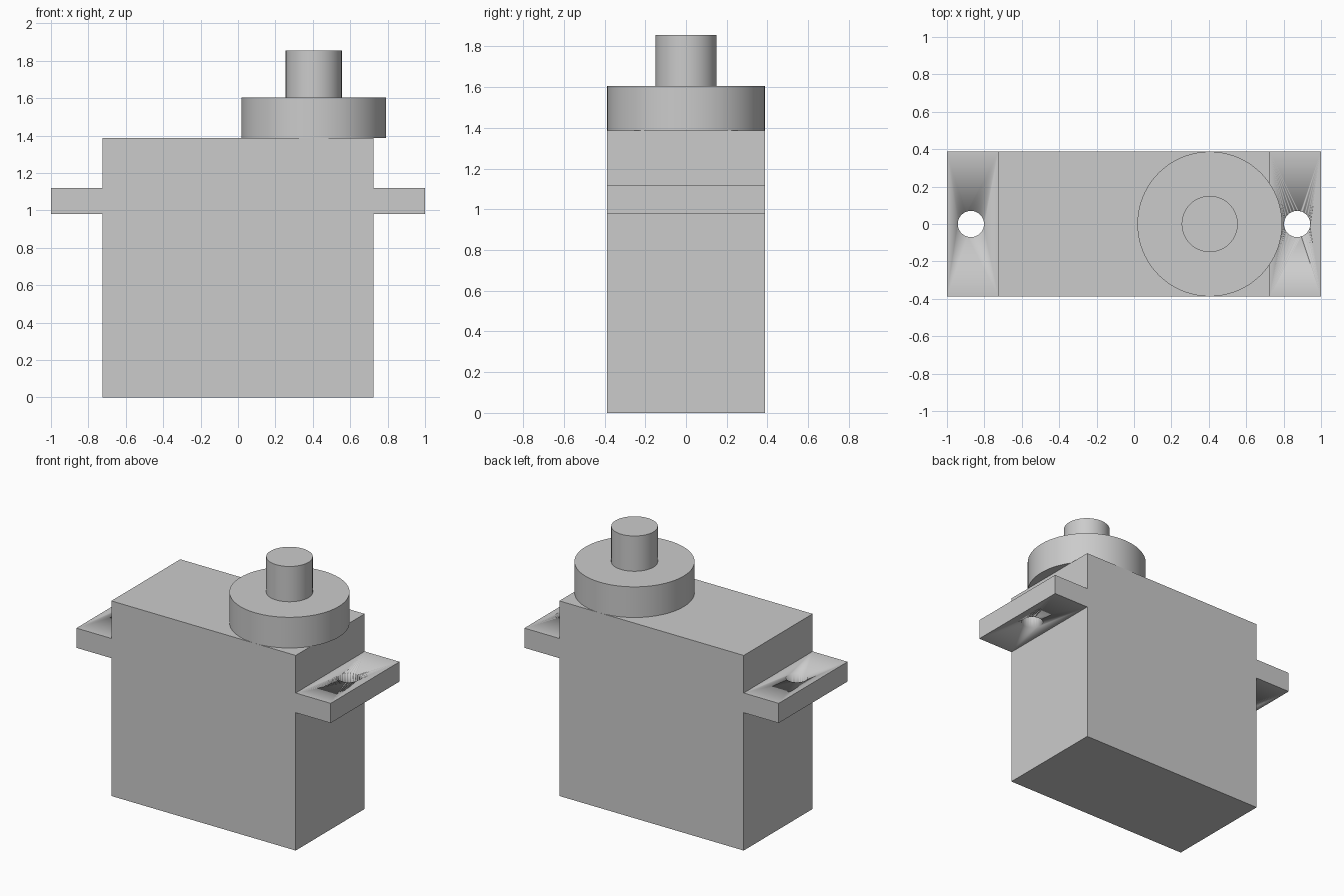
import bpy
import bmesh

old = bpy.data.objects.get("Cube")
if old:
    bpy.data.objects.remove(old, do_unlink=True)

HALF_DEPTH = 0.387
BODY_X, TAB_X = 0.725, 1.0
TAB_LOW, TAB_HIGH, BODY_TOP = 0.98, 1.12, 1.387
GEAR_X = 0.405

grey = bpy.data.materials.new("plain grey")
grey.use_nodes = True
colour = (0.6, 0.6, 0.6, 1)
grey.diffuse_color = colour
grey.node_tree.nodes["Principled BSDF"].inputs["Base Color"].default_value = colour


def cylinder(name, x, radius, bottom, top):
    bpy.ops.mesh.primitive_cylinder_add(
        vertices=96, radius=radius, depth=top - bottom,
        location=(x, 0, (bottom + top) / 2))
    obj = bpy.context.object
    obj.name = name
    obj.data.materials.append(grey)
    bpy.ops.object.shade_smooth_by_angle()
    return obj


# Case with mounting tabs: mirrored side profile, extruded through the depth
right = [(BODY_X, 0), (BODY_X, TAB_LOW), (TAB_X, TAB_LOW),
         (TAB_X, TAB_HIGH), (BODY_X, TAB_HIGH), (BODY_X, BODY_TOP)]
outline = right + [(-x, z) for x, z in reversed(right)]
bm = bmesh.new()
face = bm.faces.new([bm.verts.new((x, -HALF_DEPTH, z)) for x, z in outline])
result = bmesh.ops.extrude_face_region(bm, geom=[face])
moved = [v for v in result["geom"] if isinstance(v, bmesh.types.BMVert)]
bmesh.ops.translate(bm, verts=moved, vec=(0, 2 * HALF_DEPTH, 0))
bmesh.ops.recalc_face_normals(bm, faces=bm.faces)
mesh = bpy.data.meshes.new("case")
bm.to_mesh(mesh)
bm.free()
mesh.materials.append(grey)
case = bpy.data.objects.new("case", mesh)
bpy.context.collection.objects.link(case)

# Screw holes through both tabs
for side, x in (("left", 0.872), ("right", -0.872)):
    cutter = cylinder(side + "_hole_cutter", x, 0.07, TAB_LOW - 0.1, TAB_HIGH + 0.1)
    cutter.hide_render = True
    cutter.hide_viewport = True
    cutter.display_type = 'WIRE'
    cut = case.modifiers.new(side + "_screw_hole", 'BOOLEAN')
    cut.operation = 'DIFFERENCE'
    cut.solver = 'EXACT'
    cut.object = cutter

bpy.ops.object.select_all(action='DESELECT')
case.select_set(True)
bpy.context.view_layer.objects.active = case
bpy.ops.object.shade_smooth_by_angle()

# Round output housing and its shaft
cylinder("output_housing", GEAR_X, HALF_DEPTH, BODY_TOP, 1.605)
cylinder("output_shaft", GEAR_X, 0.15, 1.605, 1.856)
